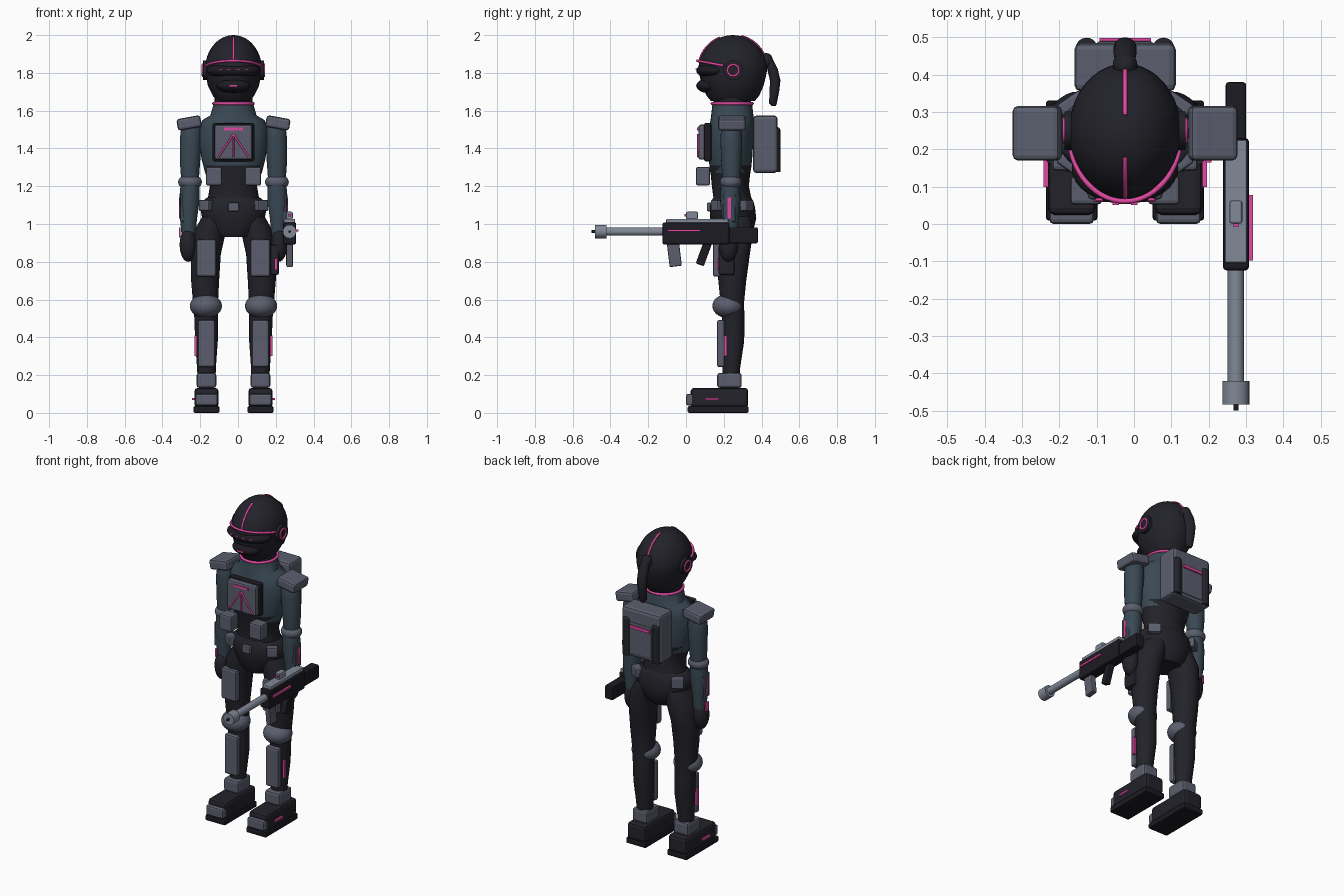
import bpy, bmesh, math
from mathutils import Matrix, Vector, Euler

cube = bpy.data.objects.get("Cube")
if cube:
    bpy.data.objects.remove(cube, do_unlink=True)

CX, CY = -0.024, 0.245   # body axis


def material(name, rgb):
    m = bpy.data.materials.new(name)
    m.use_nodes = True
    m.diffuse_color = (*rgb, 1)
    m.node_tree.nodes["Principled BSDF"].inputs["Base Color"].default_value = (*rgb, 1)
    return m


DARK = material("dark suit", (0.016, 0.016, 0.023))
BLACK = material("black trim", (0.011, 0.011, 0.016))
TEAL = material("slate blue cloth", (0.042, 0.066, 0.088))
GREY = material("armour grey", (0.105, 0.112, 0.155))
STEEL = material("light steel", (0.22, 0.25, 0.31))
PINK = material("neon pink", (0.75, 0.065, 0.36))


def finish(name, bm, mat, smooth=True):
    bmesh.ops.recalc_face_normals(bm, faces=bm.faces[:])
    me = bpy.data.meshes.new(name)
    bm.to_mesh(me)
    bm.free()
    me.materials.append(mat)
    ob = bpy.data.objects.new(name, me)
    bpy.context.collection.objects.link(ob)
    if smooth:
        bpy.ops.object.select_all(action='DESELECT')
        ob.select_set(True)
        bpy.context.view_layer.objects.active = ob
        bpy.ops.object.shade_smooth_by_angle(angle=math.radians(40))
    return ob


def box(name, loc, size, mat, bevel=0.0, rot=(0, 0, 0)):
    bm = bmesh.new()
    bmesh.ops.create_cube(bm, size=1)
    bmesh.ops.scale(bm, vec=size, verts=bm.verts)
    if bevel:
        bmesh.ops.bevel(bm, geom=bm.edges[:], offset=bevel, segments=2, profile=0.5, affect='EDGES')
    bm.transform(Matrix.Translation(loc) @ Euler(rot).to_matrix().to_4x4())
    return finish(name, bm, mat, False)


def ball(name, loc, radii, mat):
    bm = bmesh.new()
    bmesh.ops.create_uvsphere(bm, u_segments=32, v_segments=16, radius=1)
    bm.transform(Matrix.Translation(loc) @ Matrix.Diagonal((*radii, 1)))
    return finish(name, bm, mat)


def rod(name, loc, radius, length, axis, mat):
    bm = bmesh.new()
    bmesh.ops.create_cone(bm, cap_ends=True, segments=24, radius1=radius, radius2=radius, depth=length)
    turn = Vector((0, 0, 1)).rotation_difference(Vector(axis)).to_matrix().to_4x4()
    bm.transform(Matrix.Translation(loc) @ turn)
    return finish(name, bm, mat)


def loft(name, rings, mat, n=32):
    """Skin a stack of ellipses given as (x, y, z, rx, ry)."""
    bm = bmesh.new()
    loops = []
    for x, y, z, rx, ry in rings:
        loops.append([bm.verts.new((x + rx * math.cos(math.tau * i / n),
                                    y + ry * math.sin(math.tau * i / n), z)) for i in range(n)])
    for a, b in zip(loops, loops[1:]):
        for i in range(n):
            bm.faces.new((a[i], a[(i + 1) % n], b[(i + 1) % n], b[i]))
    bm.faces.new(loops[0][::-1])
    bm.faces.new(loops[-1])
    return finish(name, bm, mat)


def tube(name, pts, radius, mat, closed=False):
    cu = bpy.data.curves.new(name, 'CURVE')
    cu.dimensions = '3D'
    cu.bevel_depth = radius
    cu.bevel_resolution = 2
    cu.use_fill_caps = True
    sp = cu.splines.new('POLY')
    sp.points.add(len(pts) - 1)
    for p, co in zip(sp.points, pts):
        p.co = (*co, 1)
    sp.use_cyclic_u = closed
    cu.materials.append(mat)
    ob = bpy.data.objects.new(name, cu)
    bpy.context.collection.objects.link(ob)


def sweep(start, end, steps=24):
    return [math.radians(start + (end - start) * i / steps) for i in range(steps + 1)]


# Torso, waist and hips
body = lambda *r: [(CX, CY + dy, z, rx, ry) for z, rx, ry, dy in r]
loft("jacket", body((1.27, .15, .105, -.01), (1.34, .168, .115, -.01), (1.42, .182, .12, -.01),
                    (1.5, .182, .12, -.005), (1.55, .165, .115, 0), (1.575, .122, .112, 0),
                    (1.635, .105, .105, 0)), TEAL)
loft("abdomen", body((1.08, .15, .11, 0), (1.14, .135, .1, 0), (1.2, .125, .098, -.01),
                     (1.26, .146, .104, -.01), (1.31, .16, .112, -.01)), DARK)
loft("pelvis", body((.93, .09, .085, 0), (.96, .125, .105, .005), (1.03, .165, .122, .005),
                    (1.09, .178, .12, 0), (1.12, .165, .112, 0), (1.14, .14, .1, 0)), DARK)
box("belt_buckle", (CX, .125, 1.09), (.058, .03, .045), GREY, .006)
rod("neck", (CX, CY, 1.65), .1, .06, (0, 0, 1), DARK)
tube("neck_ring", [(CX + .105 * math.cos(a), CY + .107 * math.sin(a), 1.638)
                   for a in sweep(0, 350, 35)], .008, PINK, True)

# Head with visor and face guard
head_rings = [(1.65, .088, .115), (1.68, .11, .14), (1.73, .135, .162), (1.78, .145, .175)]
head_rings += [(1.82 + .18 * math.sin(a), .15 * math.cos(a), .182 * math.cos(a)) for a in sweep(0, 88, 12)]
loft("head", [(CX, CY + .003, z, rx, ry) for z, rx, ry in head_rings], DARK, 40)
ball("visor", (CX, .15, 1.812), (.143, .096, .043), BLACK)
ball("face_guard", (CX, .125, 1.732), (.09, .07, .04), BLACK)
tube("visor_rim", [(CX + .15 * math.cos(a), CY + .184 * math.sin(a), 1.83 + .034 * abs(math.sin(a)))
                   for a in sweep(195, 345)], .007, PINK)
box("mouth_light", (CX, .057, 1.732), (.04, .008, .009), PINK)
for i in (-.07, -.025, .025, .07):
    box("visor_light", (CX + i, .15 - .096 * math.sqrt(1 - (i / .143) ** 2), 1.82), (.018, .008, .006), PINK)
for label, a0, a1 in (("front_crest", 15, 68), ("back_crest", 104, 155)):
    tube(label, [(CX, CY + .003 - .182 * math.cos(a), 1.82 + .18 * math.sin(a)) for a in sweep(a0, a1)],
         .006, PINK)

# Ponytail
ball("hair_knot", (CX, .425, 1.865), (.033, .035, .04), DARK)
loft("ponytail", [(CX, y, z, r, r * .9) for y, z, r in
                  ((.465, 1.625, .012), (.46, 1.64, .023), (.468, 1.7, .028), (.472, 1.76, .031),
                   (.458, 1.82, .031), (.435, 1.88, .024))], DARK, 20)

# Chest armour with arrow emblem
box("chest_back_plate", (CX, .115, 1.433), (.222, .04, .205), BLACK, .012)
box("chest_plate", (CX, .088, 1.433), (.2, .045, .185), GREY, .012)
box("chest_bar", (CX, .064, 1.503), (.1, .009, .014), PINK)
for dx in (-.08, 0, .08):
    tube("chest_ray", [(CX, .064, 1.475), (CX + dx, .064, 1.355)], .005, PINK)

# Backpack
box("backpack", (CX, .42, 1.422), (.272, .13, .305), GREY, .018)
box("backpack_panel", (CX, .475, 1.39), (.15, .03, .2), GREY, .008)
box("backpack_light", (CX, .494, 1.465), (.138, .009, .018), PINK)

# Paired parts
for side, s in (("left", 1), ("right", -1)):
    X = lambda d: CX + s * d
    part = lambda n: side + "_" + n

    # Head, torso and belt fittings
    rod(part("ear_disc"), (X(.148), .25, 1.814), .052, .028, (1, 0, 0), DARK)
    tube(part("ear_ring"), [(X(.162), .25 + .03 * math.cos(a), 1.814 + .03 * math.sin(a))
                            for a in sweep(0, 345, 23)], .006, PINK, True)
    box(part("chest_pouch"), (X(.104), .09, 1.253), (.085, .075, .098), GREY, .01)
    box(part("front_belt_pouch"), (X(.145), .168, 1.098), (.065, .05, .06), GREY, .008, (0, 0, s * .6))
    box(part("back_belt_pouch"), (X(.14), .318, 1.098), (.075, .05, .06), GREY, .008, (0, 0, -s * .6))
    rod(part("canister"), (X(.103), .47, 1.388), .029, .225, (0, 0, 1), DARK)
    ball(part("canister_cap"), (X(.103), .47, 1.5), (.029, .029, .015), DARK)

    # Arm
    box(part("shoulder_pad"), (X(.235), .243, 1.535), (.128, .146, .062), GREY, .014, (0, s * .18, 0))
    loft(part("upper_arm"), [(X(d), CY - .005, z, r, r) for d, z, r in
                             ((.23, 1.22, .046), (.23, 1.32, .053), (.226, 1.45, .058), (.222, 1.53, .052),
                              (.215, 1.56, .03))], TEAL, 24)
    ball(part("elbow"), (X(.23), .238, 1.222), (.063, .058, .042), GREY)
    loft(part("forearm"), [(X(d), .235, z, r, r) for d, z, r in
                           ((.237, .94, .038), (.238, 1.02, .044), (.234, 1.12, .054), (.23, 1.21, .05))],
         TEAL, 24)
    box(part("forearm_guard"), (X(.268), .23, 1.085), (.03, .065, .15), TEAL, .008)
    box(part("forearm_light"), (X(.284), .23, 1.085), (.009, .018, .11), PINK)
    ball(part("hand"), (X(.24), .225, .89), (.045, .05, .09), DARK)
    box(part("wrist_light"), (X(.284), .235, .955), (.009, .035, .055), PINK, .003)

    # Leg
    loft(part("leg"), [(X(d), y, z, rx, ry) for d, y, z, rx, ry in
                       ((.142, .24, .14, .046, .044), (.143, .24, .24, .05, .047), (.143, .25, .38, .06, .058),
                        (.145, .25, .5, .062, .06), (.148, .245, .58, .066, .062), (.15, .245, .7, .074, .074),
                        (.147, .25, .84, .08, .088), (.125, .255, .96, .085, .1), (.095, .255, 1.04, .07, .09))],
         DARK)
    box(part("thigh_plate"), (X(.143), .165, .82), (.105, .045, .198), GREY, .012)
    ball(part("knee_pad"), (X(.146), .222, .566), (.085, .082, .064), GREY)
    box(part("shin_plate"), (X(.143), .184, .367), (.09, .04, .25), GREY, .012)
    box(part("shin_light"), (X(.2), .21, .355), (.014, .016, .11), PINK)
    box(part("ankle_cuff"), (X(.143), .23, .172), (.104, .13, .08), GREY, .014)

    # Boot
    box(part("sole"), (X(.143), .17, .018), (.138, .322, .036), BLACK, .008)
    box(part("boot"), (X(.143), .177, .08), (.128, .305, .105), DARK, .018)
    box(part("toe_cap"), (X(.143), .028, .07), (.12, .056, .062), GREY, .012)
    box(part("boot_light"), (X(.211), .137, .073), (.016, .075, .012), PINK)

# Holster on the weapon side
box("holster", (CX + .218, .215, .81), (.045, .085, .16), DARK, .01)
box("holster_light", (CX + .224, .169, .787), (.016, .009, .06), PINK)

# Rifle
GX = .273
box("rifle_receiver", (GX, .053, .95), (.07, .355, .118), BLACK, .01)
box("rifle_rail", (GX, .06, 1.012), (.06, .33, .03), STEEL, .006)
box("rifle_stock", (GX, .3, .94), (.055, .16, .085), BLACK, .008)
rod("rifle_barrel", (GX, -.28, .96), .022, .33, (0, 1, 0), STEEL)
rod("rifle_muzzle", (GX, -.452, .96), .036, .062, (0, 1, 0), STEEL)
rod("rifle_bore", (GX, -.485, .96), .007, .03, (0, 1, 0), BLACK)
box("rifle_sight", (GX, .032, 1.045), (.034, .062, .04), STEEL, .006)
box("sight_light", (GX, -.002, 1.047), (.014, .012, .014), PINK)
box("rifle_magazine", (GX, -.062, .84), (.034, .065, .13), GREY, .006, (.12, 0, 0))
box("rifle_grip", (GX, .095, .845), (.036, .045, .13), BLACK, .006, (-.35, 0, 0))
box("rifle_light", (GX + .04, -.01, .965), (.012, .175, .012), PINK)
